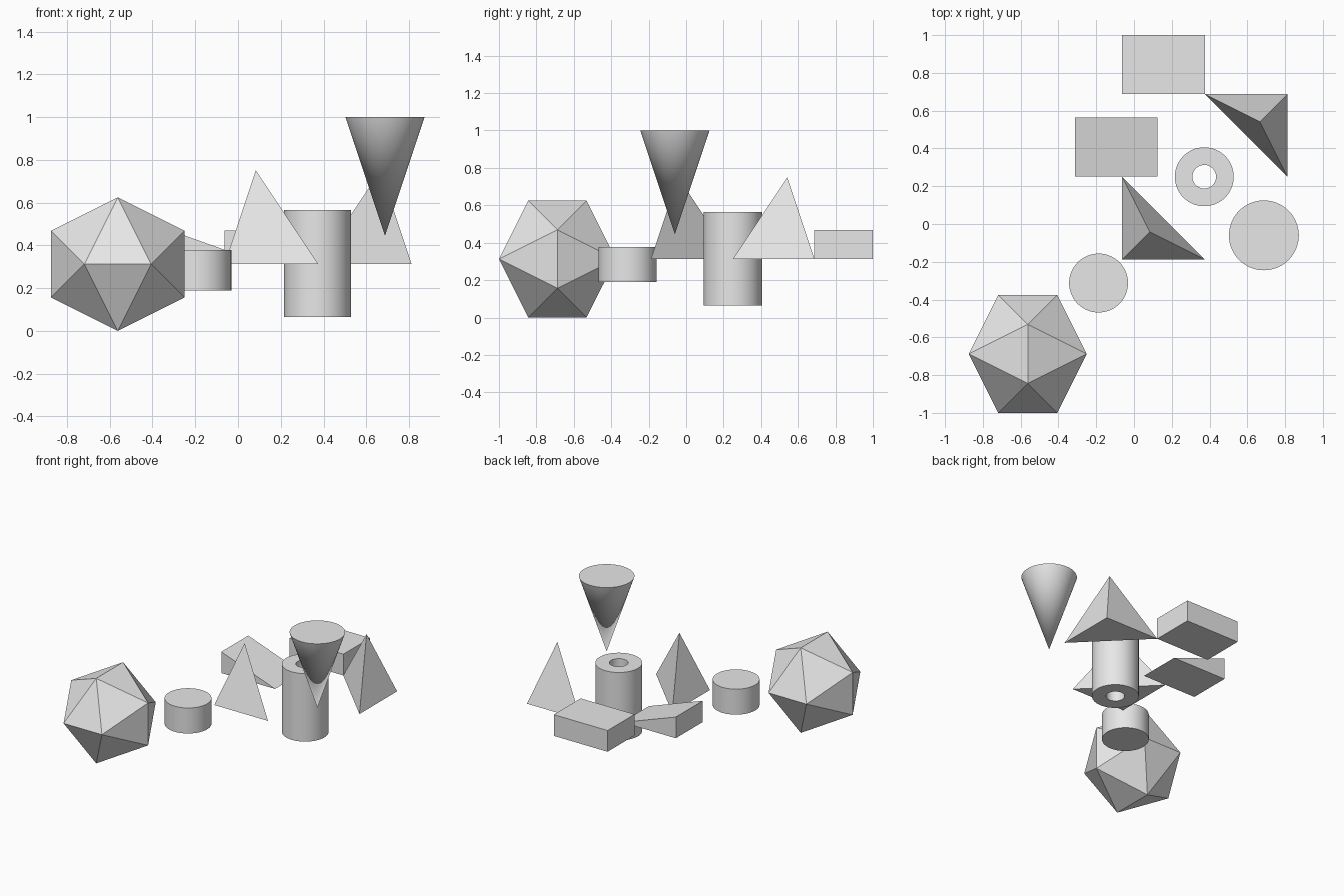
import bpy, bmesh, math
from mathutils import Vector

cube = bpy.data.objects.get("Cube")
if cube:
    bpy.data.objects.remove(cube, do_unlink=True)

# One plain grey for every solid
grey = bpy.data.materials.new("light_grey")
grey.use_nodes = True
grey.diffuse_color = (0.8, 0.8, 0.8, 1)
grey.node_tree.nodes["Principled BSDF"].inputs["Base Color"].default_value = (0.8, 0.8, 0.8, 1)

FLOOR = 0.3125   # shared base height of the flat-sided solids
SIDE = 0.4375    # long side of the blocks and pyramids
DEPTH = 0.3125   # short side of the blocks
RISE = 0.156     # height of the blocks
RADIUS = 0.156   # cylinder radius


def hull(name, points, location):
    """Flat-faced solid wrapped around a few corner points."""
    bm = bmesh.new()
    for p in points:
        bm.verts.new(p)
    bmesh.ops.convex_hull(bm, input=bm.verts[:])
    bmesh.ops.dissolve_limit(bm, angle_limit=0.01, verts=bm.verts[:], edges=bm.edges[:])
    bmesh.ops.recalc_face_normals(bm, faces=bm.faces[:])
    mesh = bpy.data.meshes.new(name)
    bm.to_mesh(mesh)
    bm.free()
    mesh.materials.append(grey)
    obj = bpy.data.objects.new(name, mesh)
    obj.location = location
    bpy.context.collection.objects.link(obj)
    return obj


def lathe(name, profile, location, closed=False, steps=64):
    """Round solid spun from a radius/height profile."""
    bm = bmesh.new()
    verts = [bm.verts.new((r, 0, z)) for r, z in profile]
    edges = [bm.edges.new(pair) for pair in zip(verts, verts[1:])]
    if closed:
        edges.append(bm.edges.new((verts[-1], verts[0])))
    bmesh.ops.spin(bm, geom=verts + edges, cent=(0, 0, 0), axis=(0, 0, 1),
                   angle=math.tau, steps=steps, use_merge=True)
    bmesh.ops.remove_doubles(bm, verts=bm.verts[:], dist=0.0001)
    bmesh.ops.recalc_face_normals(bm, faces=bm.faces[:])
    mesh = bpy.data.meshes.new(name)
    bm.to_mesh(mesh)
    bm.free()
    mesh.materials.append(grey)
    obj = bpy.data.objects.new(name, mesh)
    obj.location = location
    bpy.context.collection.objects.link(obj)
    bpy.ops.object.select_all(action="DESELECT")
    obj.select_set(True)
    bpy.context.view_layer.objects.active = obj
    bpy.ops.object.shade_smooth_by_angle(angle=math.radians(30))
    return obj


# Twenty-sided solid: three crossed rectangles, each twice as long as wide
long, short = 0.3125, 0.156
corners = []
for s in (-short, short):
    for l in (-long, long):
        corners += [(0, s, l), (s, l, 0), (l, 0, s)]
hull("twenty_sided_solid", corners, (-0.5625, -0.6875, FLOOR))

# Round solids
lathe("short_cylinder", [(0, 0), (RADIUS, 0), (RADIUS, 0.1875), (0, 0.1875)],
      (-0.1875, -0.3125, 0.19))
lathe("tube", [(0.0625, 0), (RADIUS, 0), (RADIUS, 0.5), (0.0625, 0.5)],
      (0.372, 0.25, 0.065), closed=True)
lathe("upturned_cone", [(0, 0), (0.185, 0.555), (0, 0.555)], (0.6875, -0.06, 0.445))

# Pyramids on right-angled bases, the second one turned half way round
for name, turn, corner in (("front_pyramid", 1, (-0.0625, -0.1875, FLOOR)),
                           ("back_pyramid", -1, (0.8125, 0.6875, FLOOR))):
    t = turn * SIDE
    hull(name, [(0, 0, 0), (t, 0, 0), (0, t, 0), (t / 3, t / 3, SIDE)], corner)

# Block, and a ramp that falls toward +x
block = [(x, y, z) for x in (0, SIDE) for y in (0, DEPTH) for z in (0, RISE)]
hull("block", block, (-0.0625, 0.6875, FLOOR))
ramp = [p for p in block if p[0] == 0 or p[2] == 0]
hull("ramp", ramp, (-0.3125, 0.2525, FLOOR))
